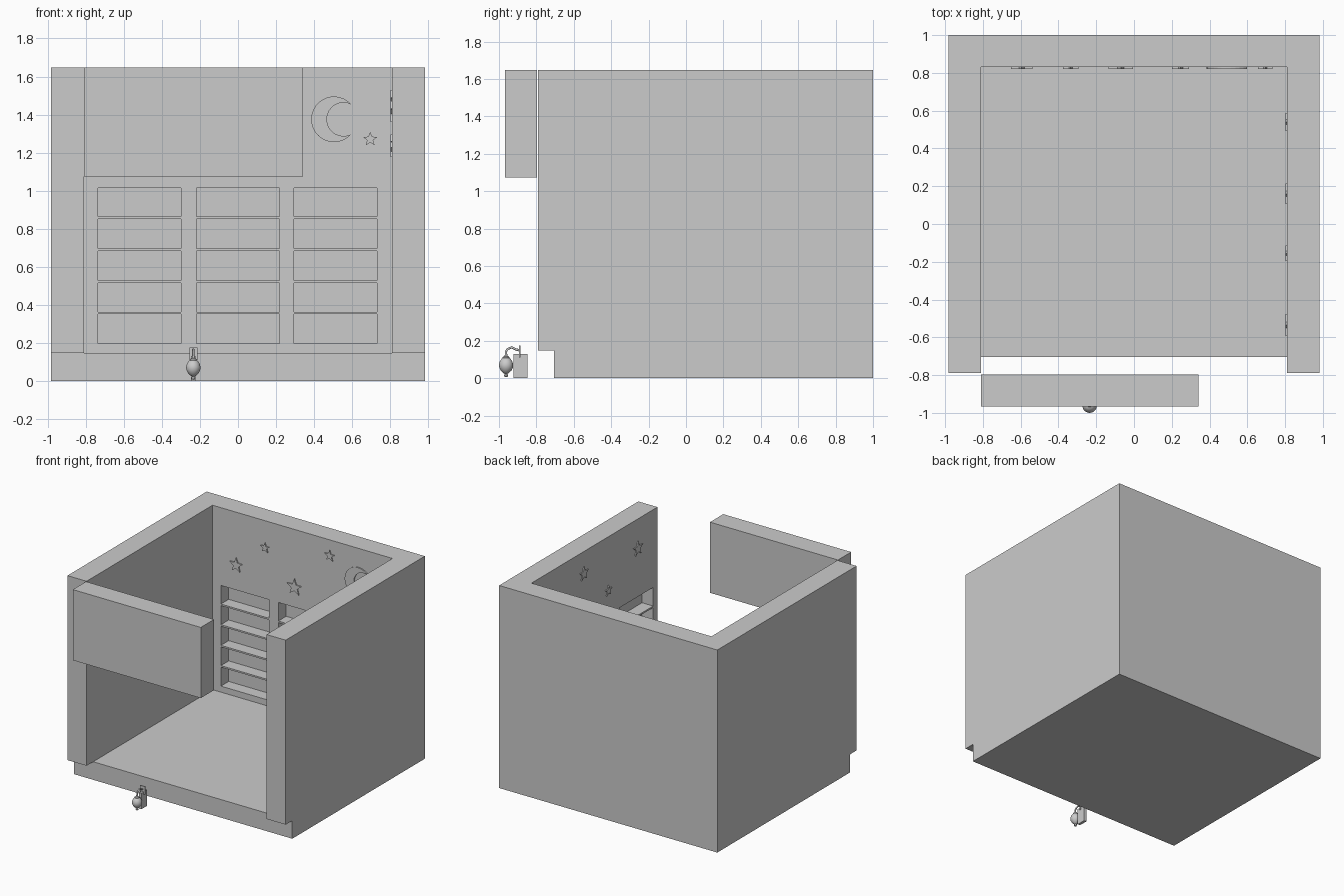
import bpy, bmesh, math
from mathutils import Matrix, Vector

if "Cube" in bpy.data.objects:
    bpy.data.objects.remove(bpy.data.objects["Cube"])


def make_obj(name, bm):
    bmesh.ops.recalc_face_normals(bm, faces=bm.faces)
    me = bpy.data.meshes.new(name)
    bm.to_mesh(me)
    bm.free()
    ob = bpy.data.objects.new(name, me)
    bpy.context.collection.objects.link(ob)
    return ob


def add_box(bm, x, y, z):
    c = Vector(((x[0] + x[1]) / 2, (y[0] + y[1]) / 2, (z[0] + z[1]) / 2))
    s = Matrix.Diagonal((x[1] - x[0], y[1] - y[0], z[1] - z[0], 1))
    bmesh.ops.create_cube(bm, size=1, matrix=Matrix.Translation(c) @ s)


def box(name, x, y, z):
    bm = bmesh.new()
    add_box(bm, x, y, z)
    return make_obj(name, bm)


def prism(name, pts, depth):
    """Extrude a 2D outline along +z, starting at z = 0."""
    bm = bmesh.new()
    f = bm.faces.new([bm.verts.new((a, b, 0)) for a, b in pts])
    r = bmesh.ops.extrude_face_region(bm, geom=[f])
    vs = [v for v in r["geom"] if isinstance(v, bmesh.types.BMVert)]
    bmesh.ops.translate(bm, verts=vs, vec=(0, 0, depth))
    return make_obj(name, bm)


H, FLOOR, IN, BACK = 1.648, 0.147, 0.81, 0.83

# floor slab, set back from the wall ends
box("floor", (-0.982, 0.982), (-0.705, 1), (0, FLOOR))

# U-shaped walls
walls = prism("walls", [(-0.982, -0.79), (-IN, -0.79), (-IN, BACK), (IN, BACK),
                        (IN, -0.79), (0.982, -0.79), (0.982, 1), (-0.982, 1)], H - FLOOR)
walls.data.transform(Matrix.Translation((0, 0, FLOOR)))

# hanging front panel
box("front_panel", (-IN, 0.342), (-0.967, -0.797), (1.073, H))

# shelf niches in the back and right walls
D, NZ = 0.10, (0.183, 1.015)
spans = [(-0.735, -0.30), (-0.218, 0.217), (0.295, 0.73)]
cut, shelves = bmesh.new(), bmesh.new()
for a, b in spans:
    add_box(cut, (a, b), (BACK - 0.02, BACK + D), NZ)
    add_box(cut, (IN - 0.02, IN + D), (a, b), NZ)
    for z in (NZ[0], 0.35, 0.515, 0.683, 0.851):
        add_box(shelves, (a, b), (BACK, BACK + D), (z, z + 0.013))
        add_box(shelves, (IN, IN + D), (a, b), (z, z + 0.013))
make_obj("shelves", shelves)
cutter = make_obj("niche_cutter", cut)
cutter.hide_render = True
m = walls.modifiers.new("niches", 'BOOLEAN')
m.object, m.operation, m.solver = cutter, 'DIFFERENCE', 'EXACT'
bpy.context.view_layer.objects.active = walls
bpy.ops.object.modifier_apply(modifier=m.name)
bpy.data.objects.remove(cutter)

# wall decorations: local xy outline turned to face out of the back or right wall
TO_BACK = Matrix.Rotation(math.pi / 2, 4, 'X')
TO_RIGHT = Matrix.Rotation(-math.pi / 2, 4, 'Z') @ TO_BACK


def star_pts(r):
    return [((r if i % 2 == 0 else r * 0.42) * math.sin(i * math.pi / 5),
             (r if i % 2 == 0 else r * 0.42) * math.cos(i * math.pi / 5)) for i in range(10)]


for i, (x, z, r) in enumerate([(-0.595, 1.22, 0.06), (-0.335, 1.43, 0.042), (-0.07, 1.18, 0.068),
                               (0.247, 1.52, 0.047), (0.695, 1.27, 0.04)]):
    s = prism(f"back_star_{i}", star_pts(r), 0.009)
    s.matrix_world = Matrix.Translation((x, BACK, z)) @ TO_BACK
for i, (y, z, r) in enumerate([(0.54, 1.245, 0.05), (0.16, 1.47, 0.058),
                               (-0.155, 1.212, 0.044), (-0.535, 1.41, 0.061)]):
    s = prism(f"right_star_{i}", star_pts(r), 0.009)
    s.matrix_world = Matrix.Translation((IN, y, z)) @ TO_RIGHT

# crescent moon: outer arc and a shifted inner arc sharing the tips
R, T = 0.12, math.radians(40)
tx, tz = R * math.cos(T), R * math.sin(T)
c2 = 0.05
r2, t2 = math.hypot(tx - c2, tz), math.atan2(tz, tx - c2)
N = 24
outer = [T + (2 * math.pi - 2 * T) * k / N for k in range(N + 1)]
inner = [2 * math.pi - t2 - (2 * math.pi - 2 * t2) * k / N for k in range(1, N)]
moon = prism("moon", [(R * math.cos(a), R * math.sin(a)) for a in outer] +
             [(c2 + r2 * math.cos(a), r2 * math.sin(a)) for a in inner], 0.009)
moon.matrix_world = Matrix.Translation((0.505, BACK, 1.375)) @ TO_BACK

# lantern: lathed globe with finial and cap
LX, LY = -0.235, -0.962
bm = bmesh.new()
prof = [(0, 0.005), (0.009, 0.008), (0.011, 0.016), (0.006, 0.023), (0.014, 0.027), (0.028, 0.04),
        (0.036, 0.056), (0.038, 0.072), (0.034, 0.088), (0.024, 0.104), (0.018, 0.108),
        (0.018, 0.114), (0.008, 0.12), (0.006, 0.13), (0, 0.13)]
vs = [bm.verts.new((r, 0, z)) for r, z in prof]
es = [bm.edges.new(p) for p in zip(vs, vs[1:])]
bmesh.ops.spin(bm, geom=vs + es, cent=(0, 0, 0), axis=(0, 0, 1), angle=2 * math.pi, steps=24)
bmesh.ops.remove_doubles(bm, verts=bm.verts, dist=1e-5)
globe = make_obj("lantern_globe", bm)
globe.location = (LX, LY, 0)
bpy.ops.object.select_all(action='DESELECT')
globe.select_set(True)
bpy.context.view_layer.objects.active = globe
bpy.ops.object.shade_smooth_by_angle(angle=math.radians(40))

# lantern bracket: thin block, back plate and bent arm
box("lantern_block", (LX - 0.011, LX + 0.011), (-0.922, -0.848), (0, 0.13))
box("lantern_plate", (LX - 0.021, LX + 0.021), (-0.892, -0.884), (0.11, 0.175))
cu = bpy.data.curves.new("lantern_arm", 'CURVE')
cu.dimensions, cu.bevel_depth, cu.bevel_resolution, cu.use_fill_caps = '3D', 0.006, 2, True
path = [(LY, 0.125), (LY, 0.145), (-0.952, 0.157), (-0.932, 0.165), (-0.912, 0.155), (-0.888, 0.148)]
sp = cu.splines.new('POLY')
sp.points.add(len(path) - 1)
for p, (y, z) in zip(sp.points, path):
    p.co = (LX, y, z, 1)
bpy.context.collection.objects.link(bpy.data.objects.new("lantern_arm", cu))
